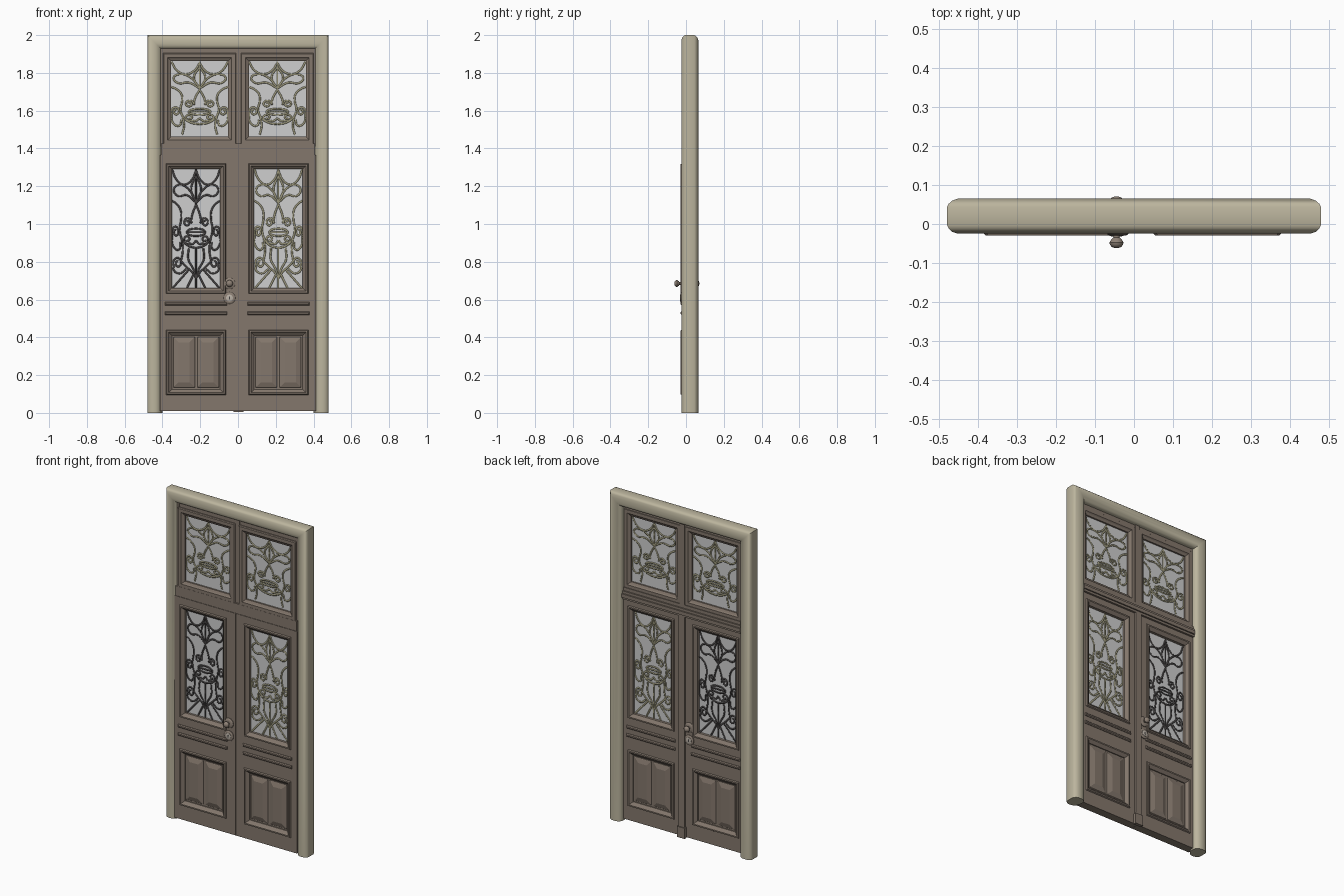
import bpy, bmesh, math

if "Cube" in bpy.data.objects:
    bpy.data.objects.remove(bpy.data.objects["Cube"])


def material(name, rgb):
    m = bpy.data.materials.new(name)
    m.diffuse_color = (*rgb, 1)
    m.use_nodes = True
    m.node_tree.nodes["Principled BSDF"].inputs["Base Color"].default_value = m.diffuse_color
    return m


STONE = material("beige_frame", (0.50, 0.46, 0.34))
WOOD = material("brown_wood", (0.23, 0.185, 0.15))
GLASS = material("pale_glass", (0.62, 0.62, 0.62))
OLIVE = material("olive_iron", (0.33, 0.31, 0.20))
DARK = material("dark_iron", (0.06, 0.055, 0.055))
METAL = material("knob_metal", (0.27, 0.22, 0.18))
BRIGHT = material("lock_face", (0.50, 0.45, 0.39))


def finish(name, bm, mat, smooth=None):
    bmesh.ops.recalc_face_normals(bm, faces=bm.faces)
    me = bpy.data.meshes.new(name)
    bm.to_mesh(me)
    bm.free()
    me.materials.append(mat)
    ob = bpy.data.objects.new(name, me)
    bpy.context.collection.objects.link(ob)
    if smooth:
        bpy.ops.object.select_all(action='DESELECT')
        ob.select_set(True)
        bpy.context.view_layer.objects.active = ob
        bpy.ops.object.shade_smooth_by_angle(angle=math.radians(smooth))
    return ob


def boxes(name, mat, *specs):
    """Several boxes (x0, x1, y0, y1, z0, z1) in one object."""
    bm = bmesh.new()
    for x0, x1, y0, y1, z0, z1 in specs:
        v = bmesh.ops.create_cube(bm, size=1)["verts"]
        bmesh.ops.scale(bm, verts=v, vec=(x1 - x0, y1 - y0, z1 - z0))
        bmesh.ops.translate(bm, verts=v, vec=((x0 + x1) / 2, (y0 + y1) / 2, (z0 + z1) / 2))
    return finish(name, bm, mat)


def sweep(name, mat, rect, profile, solid=False, arch=False, smooth=None):
    """Carry a profile of (inward offset, y) round a rectangle.
    solid: cap first and last loop; arch: leave the bottom side open."""
    x0, x1, z0, z1 = rect
    bm = bmesh.new()
    loops = []
    for d, y in profile:
        zb = z0 if arch else z0 + d
        loops.append([bm.verts.new(p) for p in
                      ((x0 + d, y, zb), (x0 + d, y, z1 - d), (x1 - d, y, z1 - d), (x1 - d, y, zb))])
    n = len(loops)
    for i in range(n - 1 if solid else n):
        a, b = loops[i], loops[(i + 1) % n]
        for k in range(3 if arch else 4):
            j = (k + 1) % 4
            bm.faces.new((a[k], a[j], b[j], b[k]))
    if solid:
        bm.faces.new(loops[0])
        bm.faces.new(loops[-1])
    if arch:
        bm.faces.new([l[0] for l in loops])
        bm.faces.new([l[3] for l in loops])
    return finish(name, bm, mat, smooth)


def lathe(name, mat, x, z, profile, seg=24):
    """Turn a profile of (radius, y) round the y axis."""
    bm = bmesh.new()
    rings = [[bm.verts.new((x + r * math.cos(2 * math.pi * k / seg), y,
                            z + r * math.sin(2 * math.pi * k / seg))) for k in range(seg)]
             for r, y in profile]
    for a, b in zip(rings, rings[1:]):
        for k in range(seg):
            bm.faces.new((a[k], a[k - 1], b[k - 1], b[k]))
    bm.faces.new(rings[0])
    bm.faces.new(rings[-1])
    return finish(name, bm, mat, 40)


def spiral(u, t, ru, rt, start, turns, n=12):
    return [(u + ru * (1 - 0.75 * i / n) * math.cos(start + turns * 2 * math.pi * i / n),
             t + rt * (1 - 0.75 * i / n) * math.sin(start + turns * 2 * math.pi * i / n))
            for i in range(n + 1)]


# Scrollwork strokes for one half: (sideways 0..1, distance down from the top)
UPPER = [
    [(0, 0), (0, 0.19)],
    [(0, 0.01), (0.18, 0.06), (0.5, 0.085), (0.8, 0.06), (1, 0.0)],
    [(0, 0.18), (0.3, 0.11), (0.7, 0.085), (0.92, 0.11), (0.75, 0.145), (0.4, 0.14), (0, 0.18)],
    [(0, 0.04), (0.2, 0.10), (0.12, 0.15), (0, 0.17)],
    [(1, 0.17), (0.82, 0.185), (0.64, 0.22), (0.62, 0.27), (0.68, 0.32), (0.55, 0.38), (0.3, 0.41), (0, 0.42)],
    [(0, 0.19), (0.15, 0.24), (0.2, 0.28)] + spiral(0.36, 0.285, 0.17, 0.026, 3.1, 1.4),
    [(0.38 * math.cos(a * math.pi / 6), 0.337 + 0.02 * math.sin(a * math.pi / 6)) for a in range(-3, 4)],
    [(0, 0.337), (0.36, 0.337)],
    [(0.64, 0.39), (0.72, 0.43), (0.95, 0.41)] + spiral(0.84, 0.335, 0.16, 0.034, 0.4, -1.4),
    [(0, 0.38), (0.15, 0.40)] + spiral(0.36, 0.375, 0.17, 0.026, 2.2, -1.3),
    [(0.6, 0.37), (0.55, 0.43), (0.62, 0.49)],
]
LOWER = [
    [(0, 0.42), (0, 0.637)],
    [(0.62, 0.49), (0.4, 0.52), (0.15, 0.55), (0, 0.58)],
    [(0.3, 0.42), (0.32, 0.48), (0.12, 0.53), (0, 0.58)],
    [(0.3, 0.535), (1, 0.637)],
    [(0.1, 0.56), (0.4, 0.637)],
    [(0.4, 0.53), (0.7, 0.555), (0.95, 0.53)] + spiral(0.76, 0.50, 0.2, 0.034, 0.6, -1.4),
]


def grille(name, mat, cx, top, half, scale, strokes, y):
    cu = bpy.data.curves.new(name, 'CURVE')
    cu.dimensions = '3D'
    cu.bevel_depth, cu.bevel_resolution, cu.resolution_u = 0.0055, 1, 4
    cu.use_fill_caps = True
    for side in (-1, 1):
        for st in strokes:
            sp = cu.splines.new('BEZIER')
            sp.bezier_points.add(len(st) - 1)
            for bp, (u, t) in zip(sp.bezier_points, st):
                bp.co = (cx + side * u * half, y, top - t * scale)
                bp.handle_left_type = bp.handle_right_type = 'AUTO'
    cu.materials.append(mat)
    ob = bpy.data.objects.new(name, cu)
    bpy.context.collection.objects.link(ob)
    bpy.ops.object.select_all(action='DESELECT')
    ob.select_set(True)
    bpy.context.view_layer.objects.active = ob
    bpy.ops.object.convert(target='MESH')


# Rounded outer frame
sweep("outer_frame", STONE, (-0.48, 0.48, 0, 2),
      [(0, -0.004), (0.004, -0.012), (0.013, -0.02), (0.027, -0.025), (0.045, -0.025), (0.058, -0.02),
       (0.07, -0.008), (0.078, 0.008), (0.08, 0.02), (0.08, 0.04), (0.074, 0.053), (0.06, 0.062),
       (0.045, 0.065), (0.027, 0.065), (0.013, 0.06), (0.004, 0.052), (0, 0.044)], arch=True, smooth=40)

# Moulding profiles, running through the whole thickness
RING = [(0, -0.02), (0.004, -0.029), (0.012, -0.029), (0.018, -0.022), (0.03, -0.012),
        (0.03, 0.022), (0.018, 0.032), (0.012, 0.037), (0.004, 0.037), (0, 0.03)]
SASH = [(0, -0.012), (0.004, -0.017), (0.024, -0.017), (0.03, -0.012), (0.042, -0.006),
        (0.042, 0.018), (0.03, 0.024), (0.024, 0.03), (0.004, 0.03), (0, 0.025)]

F, B = -0.021, 0.03    # front and back of the door leaves
for label, s, c, cs, iron in (("left", -1, -0.222, -0.203, DARK), ("right", 1, 0.214, 0.208, OLIVE)):
    r0, r1 = c - 0.158, c + 0.158
    lo, hi = sorted((s * 0.001, s * 0.414))
    # Door leaf: two stiles and three rails
    boxes(label + "_door_leaf", WOOD,
          (lo, r0, F, B, 0.01, 1.365), (r1, hi, F, B, 0.01, 1.365),
          (r0, r1, F, B, 0.01, 0.095), (r0, r1, F, B, 0.44, 0.632), (r0, r1, F, B, 1.32, 1.365))
    # Door window
    sweep(label + "_window_moulding", WOOD, (r0, r1, 0.632, 1.32), RING)
    boxes(label + "_door_glass", GLASS, (r0 + 0.02, r1 - 0.02, 0.002, 0.006, 0.65, 1.30))
    grille(label + "_door_grille", iron, c, 1.293, 0.128, 1, UPPER + LOWER, 0.004)
    # Lower panel with two raised fields
    sweep(label + "_panel_moulding", WOOD, (r0, r1, 0.095, 0.44), RING)
    boxes(label + "_panel_back", WOOD, (r0 + 0.02, r1 - 0.02, -0.006, 0.016, 0.115, 0.42))
    for i, (a, b) in enumerate(((c - 0.122, c - 0.005), (c + 0.005, c + 0.122))):
        sweep(f"{label}_raised_field_{i + 1}", WOOD, (a, b, 0.132, 0.403),
              [(0.03, -0.018), (0.004, -0.009), (0, -0.004), (0, 0.014), (0.004, 0.019), (0.03, 0.027)],
              solid=True)
    # Ledge strips between window and panel
    for i, z in enumerate((0.578, 0.528)):
        sweep(f"{label}_ledge_strip_{i + 1}", WOOD, (c - 0.165, c + 0.165, z - 0.009, z + 0.009),
              [(0.005, -0.029), (0, -0.024), (0, 0.033), (0.005, 0.038)], solid=True)
    # Upper window above the door
    sweep(label + "_upper_sash", WOOD, (cs - 0.193, cs + 0.193, 1.42, 1.905), SASH)
    boxes(label + "_upper_glass", GLASS, (cs - 0.16, cs + 0.16, 0.004, 0.008, 1.45, 1.875))
    grille(label + "_upper_grille", OLIVE, cs, 1.86, 0.15, 0.79, UPPER, 0.006)

# Fixed timber round the upper windows
boxes("upper_surround", WOOD,
      (-0.012, 0.017, -0.008, 0.034, 1.41, 1.94), (-0.41, 0.41, -0.004, 0.028, 1.90, 1.94),
      (-0.41, -0.393, -0.006, 0.028, 1.41, 1.93), (0.398, 0.41, -0.006, 0.028, 1.41, 1.93))
# Crossbar with a stepped moulding on the back
boxes("crossbar", WOOD, (-0.408, 0.408, -0.018, 0.034, 1.362, 1.425),
      (-0.40, 0.40, 0.03, 0.042, 1.355, 1.405), (-0.40, 0.40, 0.03, 0.050, 1.368, 1.39))
# Centre cover strip on the back, with a foot block
boxes("centre_strip", WOOD, (-0.018, 0.022, 0.028, 0.042, 0.01, 1.36),
      (-0.024, 0.028, 0.028, 0.048, 0.005, 0.07))

# Knobs and locks on both faces
for label, y, s in (("front", F, -1), ("back", B, 1)):
    lathe(label + "_knob_rosette", METAL, -0.045, 0.685,
          [(0.030, y), (0.030, y + s * 0.003), (0.025, y + s * 0.007), (0.014, y + s * 0.008)])
    lathe(label + "_knob", METAL, -0.045, 0.685,
          [(0.009, y), (0.008, y + s * 0.014), (0.013, y + s * 0.018), (0.018, y + s * 0.026),
           (0.017, y + s * 0.032), (0.012, y + s * 0.038), (0.004, y + s * 0.041)])
    lathe(label + "_lock_rosette", METAL, -0.045, 0.608,
          [(0.031, y), (0.031, y + s * 0.004), (0.026, y + s * 0.008), (0.018, y + s * 0.008)])
    lathe(label + "_lock_face", BRIGHT, -0.045, 0.608, [(0.018, y), (0.018, y + s * 0.0095), (0.012, y + s * 0.011)])
    boxes(label + "_keyhole", DARK, (-0.048, -0.042, *sorted((y, y + s * 0.012)), 0.601, 0.615))
